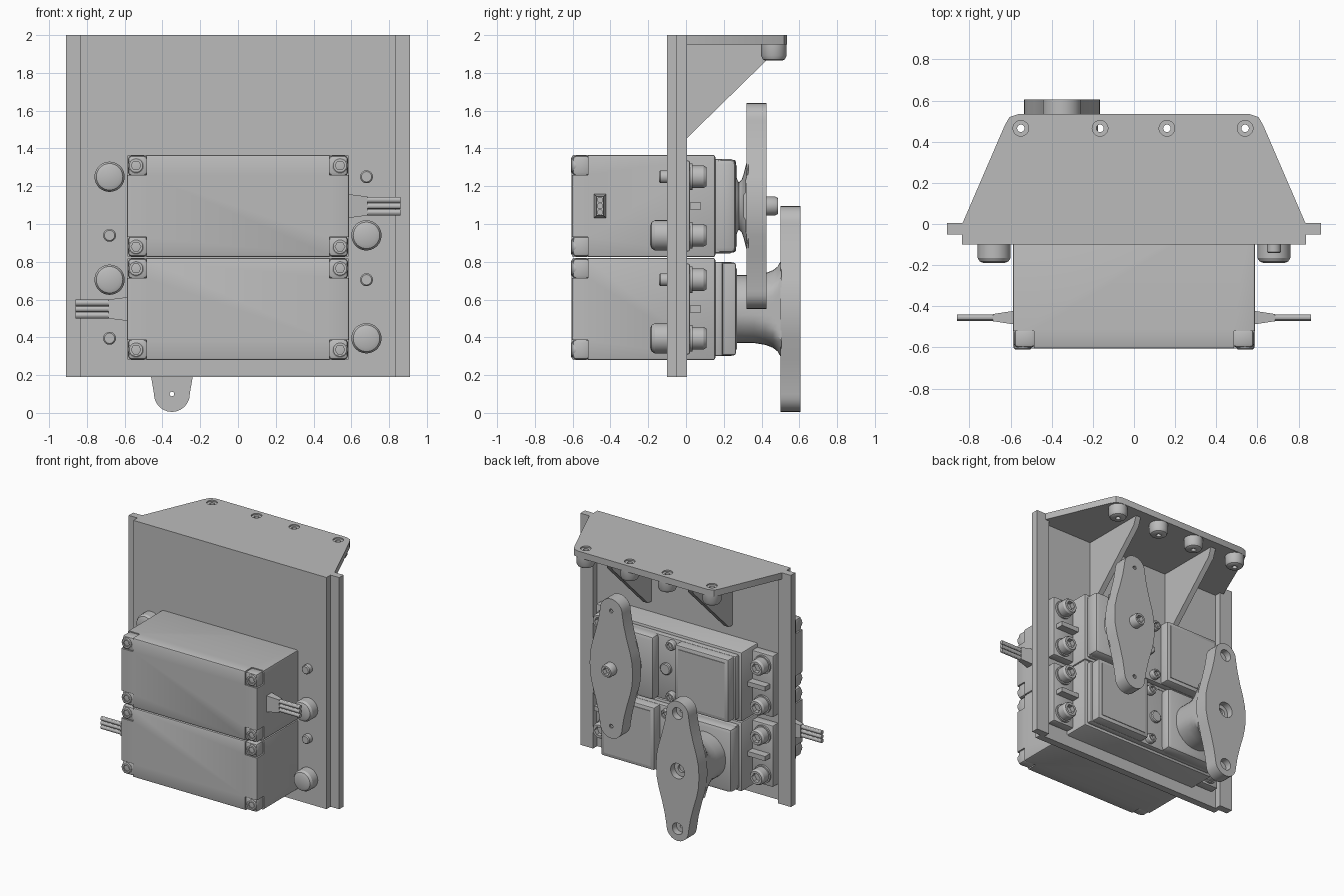
import bpy, bmesh
from math import cos, sin, pi, radians
from mathutils import Matrix, Vector

cube = bpy.data.objects.get("Cube")
if cube:
    bpy.data.objects.remove(cube)

grey = bpy.data.materials.new("plain_grey")
grey.use_nodes = True
grey.diffuse_color = (0.5, 0.5, 0.5, 1)
grey.node_tree.nodes["Principled BSDF"].inputs["Base Color"].default_value = (0.5, 0.5, 0.5, 1)

IDENT = Matrix()


def finish(name, bm, M=IDENT):
    bmesh.ops.recalc_face_normals(bm, faces=bm.faces)
    me = bpy.data.meshes.new(name)
    bm.to_mesh(me)
    bm.free()
    me.materials.append(grey)
    ob = bpy.data.objects.new(name, me)
    bpy.context.collection.objects.link(ob)
    ob.matrix_world = M
    return ob


def box(name, xs, ys, zs, M=IDENT, bevel=0, taper=None):
    """Box between limits; taper shrinks the high-x end by (y, z) factors."""
    bm = bmesh.new()
    bmesh.ops.create_cube(bm, size=1)
    mid = [(a + b) / 2 for a, b in (xs, ys, zs)]
    size = [abs(b - a) for a, b in (xs, ys, zs)]
    for v in bm.verts:
        if taper and v.co.x > 0:
            v.co.y *= taper[0]
            v.co.z *= taper[1]
        v.co = Vector([m + s * c for m, s, c in zip(mid, size, v.co)])
    if bevel:
        bmesh.ops.bevel(bm, geom=bm.edges[:], offset=bevel, segments=2, profile=0.5, affect='EDGES')
    return finish(name, bm, M)


def prism(name, pts, axis, lo, hi, M=IDENT):
    """Extrude a flat outline along one axis."""
    put = {'x': lambda u, v, h: (h, u, v), 'y': lambda u, v, h: (u, h, v), 'z': lambda u, v, h: (u, v, h)}[axis]
    bm = bmesh.new()
    a, b = [[bm.verts.new(put(u, v, h)) for u, v in pts] for h in (lo, hi)]
    bm.faces.new(a)
    bm.faces.new(b)
    for i in range(len(a)):
        j = (i + 1) % len(a)
        bm.faces.new((a[i], a[j], b[j], b[i]))
    return finish(name, bm, M)


def lathe(name, profile, M=IDENT, seg=36, clamp=9):
    """Turn (y, radius) around y; a negative radius gives a hexagonal ring."""
    bm = bmesh.new()
    rings = []
    for y, r in profile:
        ring = []
        for i in range(seg):
            a = 2 * pi * i / seg
            q = r if r > 0 else -r * cos(pi / 6) / cos(a % (pi / 3) - pi / 6)
            ring.append(bm.verts.new((max(-clamp, min(clamp, q * cos(a))), y, q * sin(a))))
        rings.append(ring)
    for a, b in zip(rings, rings[1:]):
        for i in range(seg):
            j = (i + 1) % seg
            bm.faces.new((a[i], a[j], b[j], b[i]))
    bm.faces.new(rings[0])
    bm.faces.new(rings[-1])
    return finish(name, bm, M)


def cut(ob, cutters):
    """Subtract the cutters, then discard them."""
    bpy.context.view_layer.update()
    for c in cutters:
        c.hide_render = True
        mod = ob.modifiers.new("cut", 'BOOLEAN')
        mod.operation = 'DIFFERENCE'
        mod.object = c
        bpy.context.view_layer.objects.active = ob
        bpy.ops.object.modifier_apply(modifier=mod.name)
        bpy.data.objects.remove(c)


def at(x, y, z):
    return Matrix.Translation((x, y, z))


UP = Matrix.Rotation(pi / 2, 4, 'X')        # lathe axis y -> z
SIDE = Matrix.Rotation(-pi / 2, 4, 'Z')     # lathe axis y -> x
BOLT = [(0, 0.05), (-0.06, 0.05), (-0.075, 0.042), (-0.075, -0.03), (-0.04, -0.03)]

# Mounting panel with side rails
box("panel", (-0.835, 0.835), (-0.1, -0.045), (0.19, 2))
for s in (-1, 1):
    box("side_rail", (s * 0.80, s * 0.91), (-0.05, 0.005), (0.19, 2))

# Top shelf with ribs and hollow bosses
half = [(0.835, -0.05), (0.835, 0), (0.628, 0.48), (0.605, 0.52), (0.56, 0.535)]
shelf = prism("top_shelf", half + [(-x, y) for x, y in reversed(half)], 'z', 1.95, 2)
boss_x = (-0.55, -0.165, 0.16, 0.54)
cut(shelf, [lathe("hole", [(-0.1, 0.018), (0.04, 0.018), (0.04, 0.038), (0.1, 0.038)],
                  at(x, 0.465, 1.95) @ UP) for x in boss_x])
for x in boss_x:
    boss = lathe("shelf_boss", [(0, 0.068), (-0.06, 0.068), (-0.08, 0.058), (-0.087, 0.045)], at(x, 0.465, 1.952) @ UP)
    cut(boss, [lathe("hole", [(-0.2, 0.018), (0.1, 0.018)], at(x, 0.465, 1.95) @ UP)])
for x in (-0.35, 0.35):
    prism("shelf_rib", [(-0.05, 1.96), (0.47, 1.96), (0.44, 1.88), (0, 1.45), (-0.05, 1.45)],
          'x', x - 0.022, x + 0.022)


def horn(M, y0, y1, bore):
    """Two-armed lever: rounded tips, wide middle."""
    side = [(0.185, 0), (0.182, 0.08), (0.165, 0.16), (0.135, 0.26), (0.11, 0.36), (0.098, 0.43)]
    tip = [(0.095 * cos(radians(a)), 0.45 + 0.095 * sin(radians(a))) for a in range(0, 91, 15)]
    quarter = side + tip
    upper = quarter + [(-x, z) for x, z in reversed(quarter[:-1])]
    outline = upper + [(-x, -z) for x, z in upper[1:-1]]
    ob = prism("horn", outline, 'y', y0, y1, M)
    holes = []
    for z in (-0.45, 0.45):
        depth = y1 - (0.05 if bore > 0.02 else 0.01)
        holes.append(lathe("hole", [(y0 - 0.05, 0.012), (depth, 0.012), (depth, bore), (y1 + 0.05, bore)],
                           M @ at(0, 0, z)))
    if bore > 0.02:
        holes.append(lathe("hole", [(y1 - 0.07, 0.03), (y1 - 0.05, 0.03), (y1 - 0.05, 0.06), (y1 + 0.05, 0.06)], M))
    cut(ob, holes)


def servo(M):
    """Motor case with flanges, fixings, lid and cable; output shaft toward +x."""
    corners = [(sx, sz) for sx in (-1, 1) for sz in (-1, 1)]
    case = box("case", (-0.588, 0.588), (-0.605, 0.155), (-0.271, 0.271), M, bevel=0.012)
    cut(case, [box("notch", (sx * 0.485, sx * 0.7), (-0.7, -0.52), (sz * 0.165, sz * 0.4), M)
               for sx, sz in corners])
    for sx, sz in corners:
        box("corner_post", (sx * 0.48, sx * 0.582), (-0.6, -0.51), (sz * 0.16, sz * 0.267), M, bevel=0.018)
        lathe("corner_bolt", [(y * 0.4, r * 0.85) for y, r in BOLT], M @ at(sx * 0.54, -0.58, sz * 0.215))
        # Flange fixings: large or small nub in front, socket bolt behind
        big = sx * sz * M[0][0] * M[0][0] < 0
        x, z = sx * 0.68, sz * 0.155
        if big:
            lathe("front_knob", [(-0.09, 0.08), (-0.165, 0.08), (-0.182, 0.07), (-0.19, 0.05)], M @ at(x, 0, z))
        else:
            lathe("front_nub", [(-0.09, 0.034), (-0.135, 0.034), (-0.142, 0.027)], M @ at(x, 0, z))
        lathe("grommet", [(0, 0.07), (0.035, 0.07)], M @ at(x, 0, z))
        lathe("flange_bolt", [(-y, r * 1.2) for y, r in BOLT], M @ at(x, 0.033, z))
    for s in (-1, 1):
        box("flange", (s * 0.57, s * 0.765), (-0.05, 0.02), (-0.24, 0.24), M, bevel=0.008)
        box("flange_rib", (s * 0.57, s * 0.74), (0.01, 0.08), (-0.018, 0.018), M)
    # Stepped lid, raised gear housing and motor cover
    box("lid", (-0.565, 0.565), (0.14, 0.195), (-0.25, 0.25), M, bevel=0.012)
    box("gear_housing", (0.1, 0.575), (0.15, 0.265), (-0.25, 0.25), M, bevel=0.03)
    box("motor_cover", (-0.55, -0.09), (0.11, 0.265), (-0.245, 0.245), M, bevel=0.012)
    box("cover_plate", (-0.52, -0.12), (0.26, 0.27), (-0.215, 0.215), M)
    lathe("lid_button", [(0.18, 0.045), (0.212, 0.045), (0.218, 0.038)], M @ at(0.03, 0, 0))
    for z in (-0.2, 0.2):
        lathe("lid_screw", [(-y * 0.6, r * 0.75) for y, r in BOLT], M @ at(-0.02, 0.19, z))
    # Cable with strain relief
    box("strain_relief", (0.57, 0.685), (-0.49, -0.42), (-0.065, 0.065), M, taper=(0.5, 0.77))
    for z in (-0.033, 0, 0.033):
        lathe("wire", [(0.66, 0.016), (0.86, 0.016)], M @ at(0, -0.455, z) @ SIDE, seg=12)


TOP = at(0, 0, 1.095)
LOW = at(0, 0, 0.55) @ Matrix.Rotation(pi, 4, 'Y')
servo(TOP)
servo(LOW)

# Upper output: domed boss, flared lever and centre bolt
T = TOP @ at(0.35, 0, 0)
lathe("upper_hub", [(0.2, 0.17), (0.24, 0.165), (0.265, 0.15), (0.28, 0.125), (0.295, 0.14),
                    (0.305, 0.17), (0.315, 0.21), (0.33, 0.27)], T, clamp=0.165)
horn(T, 0.32, 0.425, 0.015)
lathe("centre_bolt", [(-y, r) for y, r in BOLT], T @ at(0, 0.412, 0))

# Lower output: tall collar flaring into its lever
L = LOW @ at(0.35, 0, 0)
lathe("lower_hub", [(0.24, 0.18), (0.36, 0.18), (0.42, 0.19), (0.46, 0.205), (0.485, 0.225),
                    (0.505, 0.26)], L, clamp=0.175)
horn(L, 0.5, 0.605, 0.045)

# Smooth round surfaces, keep edges crisp
for ob in bpy.context.scene.objects:
    ob.select_set(ob.type == 'MESH')
    if ob.type == 'MESH':
        bpy.context.view_layer.objects.active = ob
bpy.ops.object.shade_smooth_by_angle(angle=radians(30))
